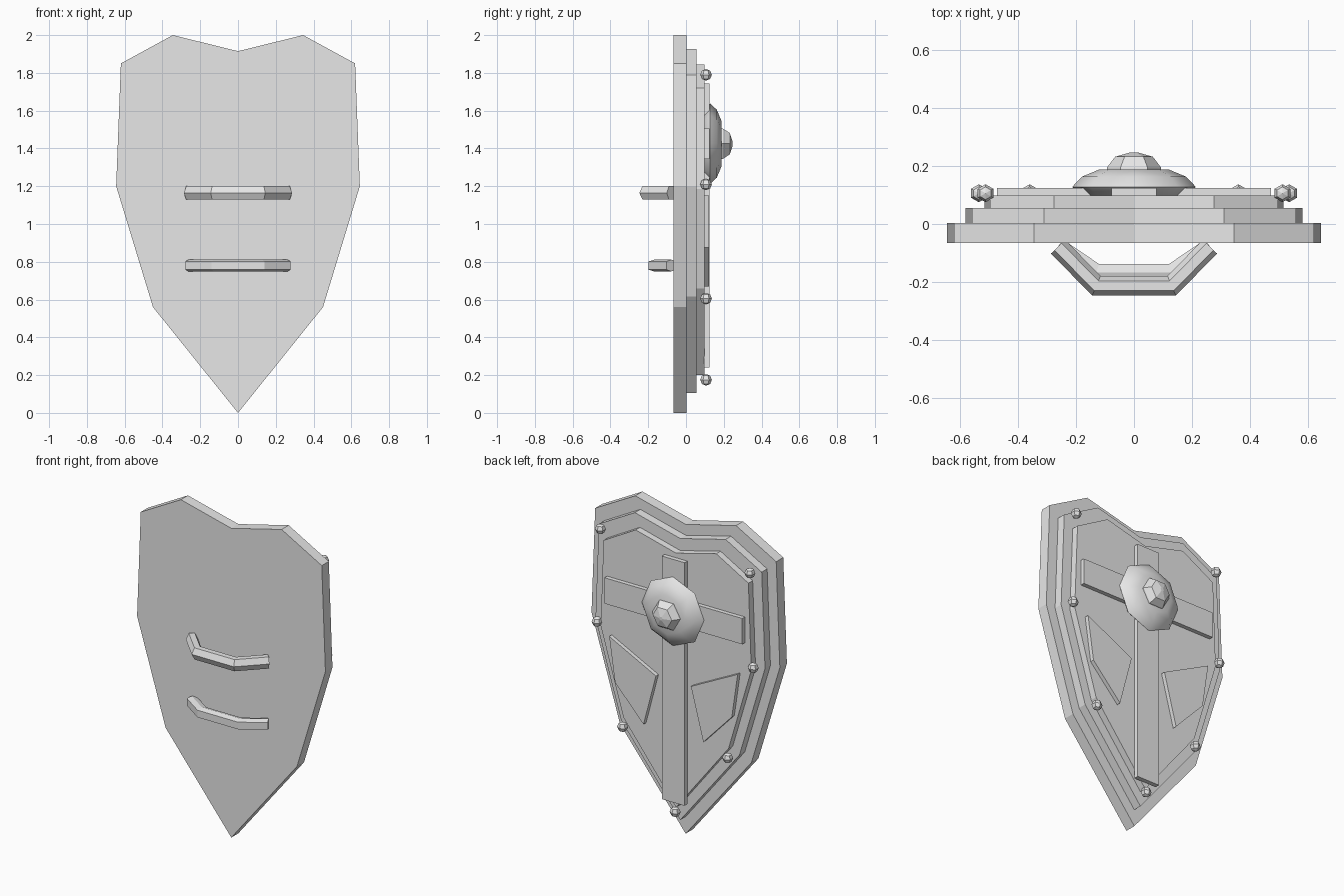
import bpy, bmesh, math
from mathutils import Vector

if "Cube" in bpy.data.objects:
    bpy.data.objects.remove(bpy.data.objects["Cube"])

metal = bpy.data.materials.new("plain_grey")
metal.use_nodes = True
GREY = (0.8, 0.8, 0.8, 1)
metal.diffuse_color = GREY
metal.node_tree.nodes["Principled BSDF"].inputs["Base Color"].default_value = GREY


def finish(name, bm, smooth=None):
    bmesh.ops.recalc_face_normals(bm, faces=bm.faces)
    mesh = bpy.data.meshes.new(name)
    bm.to_mesh(mesh)
    bm.free()
    mesh.materials.append(metal)
    obj = bpy.data.objects.new(name, mesh)
    bpy.context.collection.objects.link(obj)
    if smooth:
        bpy.ops.object.select_all(action='DESELECT')
        obj.select_set(True)
        bpy.context.view_layer.objects.active = obj
        bpy.ops.object.shade_smooth_by_angle(angle=math.radians(smooth))
    return obj


def loft(name, rings, smooth=None):
    """Skin a stack of equal rings and cap both ends."""
    bm = bmesh.new()
    rows = [[bm.verts.new(p) for p in ring] for ring in rings]
    n = len(rows[0])
    for a, b in zip(rows, rows[1:]):
        for i in range(n):
            j = (i + 1) % n
            bm.faces.new((a[i], a[j], b[j], b[i]))
    bm.faces.new(rows[0])
    bm.faces.new(rows[-1])
    return finish(name, bm, smooth)


def plate(name, outline, y0, y1):
    return loft(name, [[(x, y, z) for x, z in outline] for y in (y0, y1)])


def rect(x, z0, z1):
    return [(-x, z0), (x, z0), (x, z1), (-x, z1)]


def dome(name, profile, sides, z, smooth=None):
    """Turn (radius, y) pairs around the depth axis."""
    angles = [math.tau * i / sides for i in range(sides)]
    return loft(name, [[(r * math.cos(a), y, z + r * math.sin(a)) for a in angles]
                       for r, y in profile], smooth)


# Shield body: three stepped layers of one outline
half = [(0.45, 0.56), (0.645, 1.2), (0.62, 1.85), (0.345, 2)]
outline = [(0, 0)] + half + [(0, 1.915)] + [(-x, z) for x, z in reversed(half)]
for name, sx, sz, pivot, y0, y1 in (("back_board", 1, 1, 0, -0.066, 0.003),
                                    ("middle_board", 0.9, 0.91, 1.17, 0.003, 0.056),
                                    ("face_board", 0.8, 0.822, 1.12, 0.056, 0.098)):
    plate(name, [(x * sx, pivot + (z - pivot) * sz) for x, z in outline], y0, y1)

# Cross bars
plate("vertical_bar", rect(0.078, 0.24, 1.745), 0.096, 0.125)
plate("horizontal_bar", rect(0.472, 1.345, 1.505), 0.096, 0.124)

# Lower decorative plates
panel = [(0.44, 1.15), (0.12, 0.99), (0.205, 0.668), (0.4, 0.875)]
for side, s in (("left", 1), ("right", -1)):
    plate(side + "_panel", [(s * x, z) for x, z in panel], 0.096, 0.123)

# Central boss and knob
dome("boss", [(0.18, 0.096), (0.213, 0.128), (0.18, 0.163), (0.12, 0.188)], 8, 1.425, 60)
dome("boss_knob", [(0.095, 0.18), (0.093, 0.195), (0.065, 0.232), (0.012, 0.247)], 6, 1.425)

# Rivets along the edge
for i, (x, z) in enumerate([(0.512, 1.79), (0.535, 1.21), (0.36, 0.605), (0, 0.175)]):
    for s in ((1, -1) if x else (1,)):
        bm = bmesh.new()
        bmesh.ops.create_uvsphere(bm, u_segments=6, v_segments=4, radius=0.031)
        bmesh.ops.translate(bm, verts=bm.verts, vec=(s * x, 0.106, z))
        finish(f"rivet_{i}_{'left' if s > 0 else 'right'}", bm)


def handle(name, path, section, z):
    """Sweep a (outward, up) section along an (x, y) path with mitred corners."""
    pts = [Vector(p) for p in path]
    rings = []
    for i, p in enumerate(pts):
        before = (p - pts[i - 1]).normalized() if i else None
        after = (pts[i + 1] - p).normalized() if i + 1 < len(pts) else None
        before, after = before or after, after or before
        tangent = (before + after).normalized()
        normal = Vector((tangent.y, -tangent.x)) / tangent.dot(before)
        rings.append([(p.x + normal.x * o, p.y + normal.y * o, z + u) for o, u in section])
    loft(name, rings)


# Arm strap and hand grip
pointed = [(0.034, 0), (0.017, 0.036), (-0.017, 0.036),
           (-0.034, 0), (-0.017, -0.036), (0.017, -0.036)]
flat = [(0.03, 0.022), (0, 0.031), (-0.03, 0.022),
        (-0.03, -0.022), (0, -0.031), (0.03, -0.022)]
for name, depth, section, z in (("upper_handle", -0.213, pointed, 1.165),
                                ("lower_handle", -0.168, flat, 0.78)):
    handle(name, [(-0.262, -0.078), (-0.13, depth), (0.13, depth), (0.262, -0.078)], section, z)
